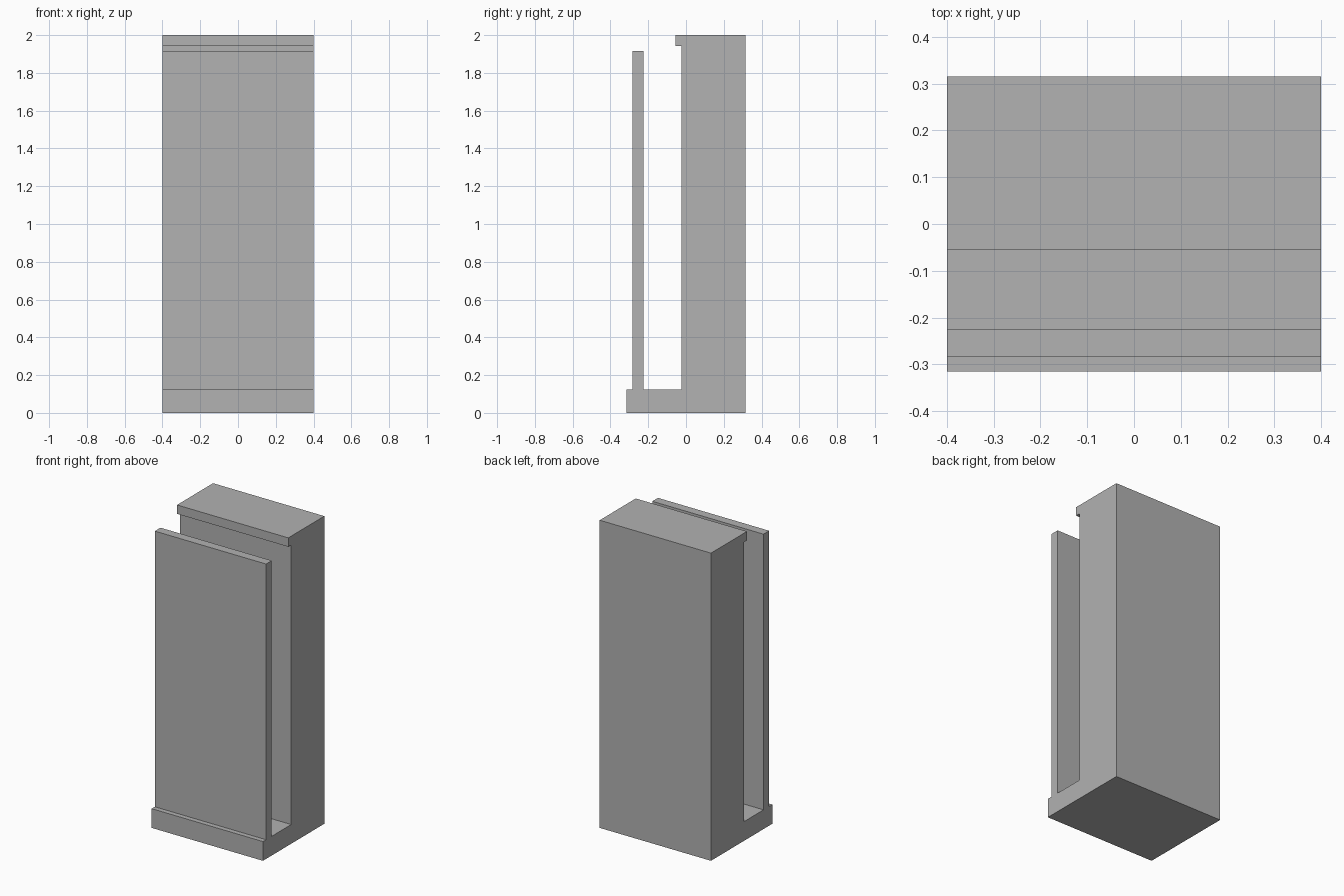
import bpy
import bmesh
from mathutils import Vector

cube = bpy.data.objects.get("Cube")
if cube:
    bpy.data.objects.remove(cube, do_unlink=True)

WIDTH = 0.8

# Plain grey finish
grey = bpy.data.materials.new("plain_grey")
grey.use_nodes = True
grey.diffuse_color = (0.445, 0.445, 0.445, 1)
grey.node_tree.nodes["Principled BSDF"].inputs["Base Color"].default_value = grey.diffuse_color


def extrude_profile(name, profile):
    """Extrude a (y, z) outline across the full width."""
    bm = bmesh.new()
    face = bm.faces.new([bm.verts.new((-WIDTH / 2, y, z)) for y, z in profile])
    result = bmesh.ops.extrude_face_region(bm, geom=[face])
    moved = [v for v in result["geom"] if isinstance(v, bmesh.types.BMVert)]
    bmesh.ops.translate(bm, verts=moved, vec=Vector((WIDTH, 0, 0)))
    bmesh.ops.recalc_face_normals(bm, faces=bm.faces)
    mesh = bpy.data.meshes.new(name)
    bm.to_mesh(mesh)
    bm.free()
    mesh.materials.append(grey)
    obj = bpy.data.objects.new(name, mesh)
    bpy.context.collection.objects.link(obj)
    return obj


# One-piece section: foot, thin front panel, open channel, thick back block, top lip
extrude_profile("slotted_wall_block", [
    (-0.315, 0), (0.315, 0),
    (0.315, 2), (-0.055, 2),
    (-0.055, 1.942), (-0.025, 1.942),
    (-0.025, 0.125), (-0.225, 0.125),
    (-0.225, 1.917), (-0.283, 1.917),
    (-0.283, 0.125), (-0.315, 0.125),
])
